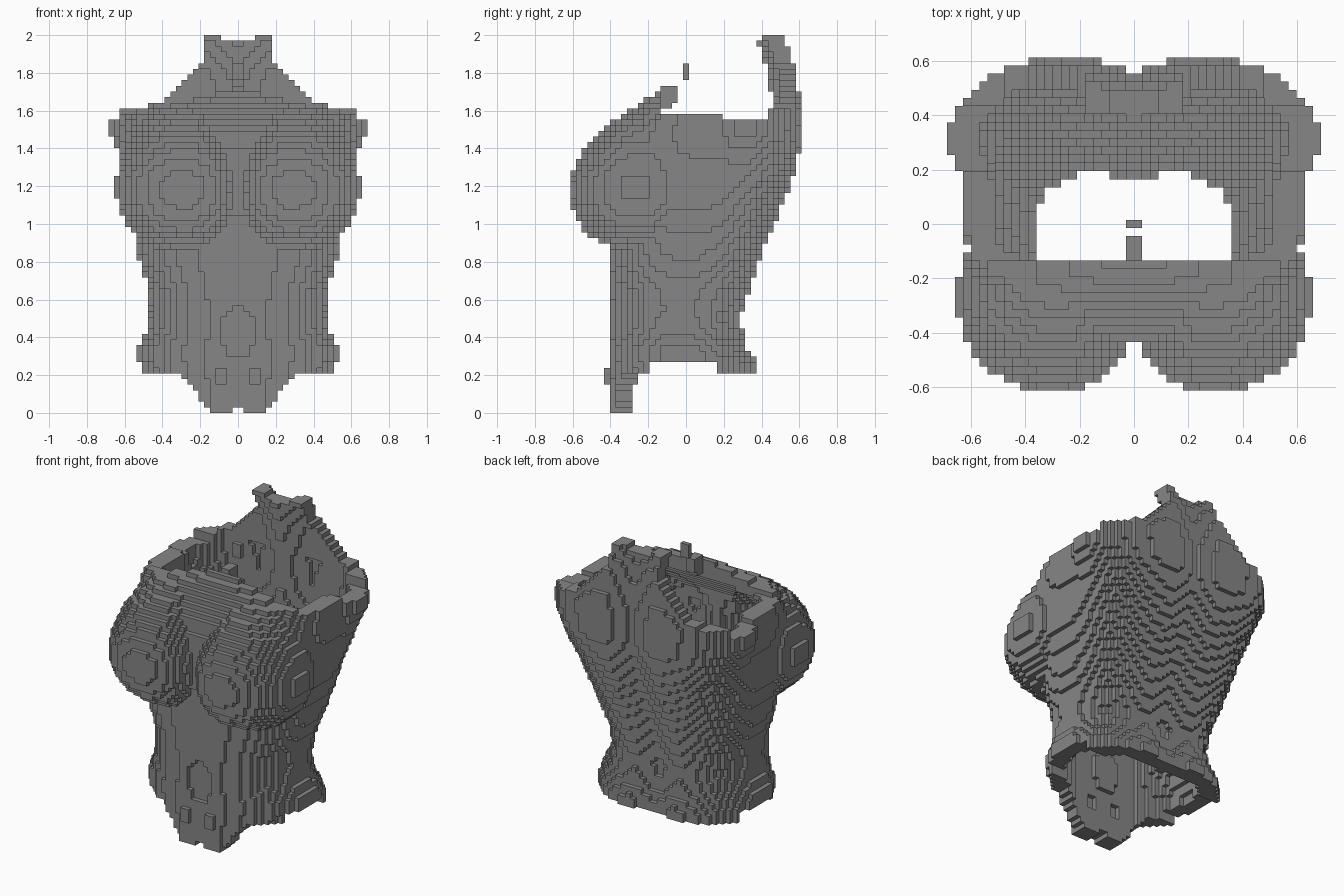
import bpy, bmesh, math

if "Cube" in bpy.data.objects:
    bpy.data.objects.remove(bpy.data.objects["Cube"], do_unlink=True)

LAYERS = 67
V = 2 / LAYERS      # block size
WALL = .102         # wall thickness

# Body profiles: (height, value)
HALF_WIDTH = [(0, .50), (.2, .53), (.27, .54), (.34, .535), (.42, .49), (.55, .468), (.65, .472),
              (.8, .52), (.9, .54), (1.0, .565), (1.1, .587), (1.2, .603), (1.4, .615),
              (1.6, .625), (2.2, .60)]
FRONT = [(0, -.40), (.93, -.40), (1.1, -.43), (1.35, -.43), (1.5, -.39), (1.6, -.28),
         (1.73, -.12), (1.85, .05), (2.2, .2)]
BACK = [(0, .39), (.27, .38), (.36, .325), (.5, .305), (.6, .335), (.7, .365), (.8, .395),
        (.9, .435), (1.0, .475), (1.1, .515), (1.2, .555), (1.4, .61), (1.6, .612),
        (1.8, .585), (1.9, .56), (2.0, .515), (2.2, .45)]
# Rim heights across the half width
BACK_RIM = [(0, 1.97), (.085, 1.97), (.09, 2.0), (.178, 2.0), (.18, 1.88), (.28, 1.76),
            (.37, 1.67), (.45, 1.63), (.65, 1.60)]
FRONT_RIM = [(0, 1.73), (.06, 1.73), (.12, 1.68), (.24, 1.655), (.38, 1.62), (.6, 1.59)]
FRONT_HEM = [(0, .03), (.029, .03), (.031, 0), (.14, 0), (.20, .08), (.30, .20), (.45, .22), (.6, .25)]


def lerp(table, t):
    """Piecewise linear profile."""
    if t <= table[0][0]:
        return table[0][1]
    for (a, u), (b, v) in zip(table, table[1:]):
        if t <= b:
            return u + (v - u) * (t - a) / (b - a)
    return table[-1][1]


def in_breast(x, y, z):
    """Rounded bulge, steep at the cleft and sloping back towards the top."""
    dz = z - 1.2
    cy = -.27 + (.9 * dz * dz if dz > 0 else 0)
    rx = .28 if x < .28 else .368
    up = (dz / .46) ** 1.6 if dz > 0 else (-dz / .34) ** 2.2
    return (abs(x - .28) / rx) ** 2.3 + (abs(y - cy) / .342) ** 2.3 + up < 1


def make_body_test(z):
    """Solid test for one horizontal slice."""
    a, yf, yb = lerp(HALF_WIDTH, z), lerp(FRONT, z), lerp(BACK, z)
    yc, b = (yf + yb) / 2, (yb - yf) / 2
    n_back = lerp([(.6, 2.4), (1.15, 2.7), (1.45, 4.2)], z)
    n_front = lerp([(.5, 2.3), (.85, 2.8), (1.4, 3.2)], z)

    def test(x, y):
        x, depth, width = abs(x), b, a
        if y > yc:
            depth -= .055 * max(0, 1 - x / .17)                      # spine groove
            away = math.hypot(y - .34, z - 1.49)
            width += .045 * max(0, 1 - (away / .2) ** 2)             # shoulder swell
            if 1.46 < z < 1.54 and .26 < y < .44:
                width += .02                                         # shoulder tip
            n = n_back
        else:
            if (x / .09) ** 2 + ((z - .43) / .14) ** 2 < 1:
                depth -= .03                                         # navel
            if .16 < z < .24 and .06 < x < .12:
                depth += .03                                         # small studs
            n = n_front
        if (x / width) ** n + (abs(y - yc) / depth) ** n < 1:
            return True
        return .8 < z < 1.75 and in_breast(x, y, z)
    return test


def inside_rims(x, y, z):
    """Neckline, arm openings and hem."""
    x = abs(x)
    if y > (.38 if x < .3 else .43):
        top = lerp(BACK_RIM, x)
    elif y > .2:
        top = 1.56
    elif y > -.05 or (y > -.13 and x > .04):
        top = 1.585
    else:
        top = lerp(FRONT_RIM, x)
    if y < -.2:
        hem = lerp(FRONT_HEM, x)
    else:
        hem = .27 if y < .17 else .21
    return hem <= z <= top


# Directions from a block to the nearby outside, grouped by height change
S = WALL * math.sqrt(.5)
STEPS = {0: [(WALL, 0), (-WALL, 0), (0, WALL), (0, -WALL), (S, S), (S, -S), (-S, S), (-S, -S)],
         WALL: [(0, 0)], -WALL: [(0, 0)],
         S: [(0, S), (0, -S)], -S: [(0, S), (0, -S)]}

# Keep the blocks that are in the body, near its surface and within the rims;
# x is centred on half blocks and y on whole blocks
shell = set()
for k in range(LAYERS):
    z = (k + .5) * V
    in_body = make_body_test(z)
    near = [(make_body_test(z + dz), offsets) for dz, offsets in STEPS.items()]
    for i in range(-25, 25):
        for j in range(-22, 23):
            x, y = (i + .5) * V, j * V
            if inside_rims(x, y, z) and in_body(x, y):
                if any(not test(x + dx, y + dy) for test, offsets in near for dx, dy in offsets):
                    shell.add((i, j, k))

grey = bpy.data.materials.new("mid_grey")
grey.use_nodes = True
grey.diffuse_color = (.24, .24, .24, 1)
grey.node_tree.nodes["Principled BSDF"].inputs["Base Color"].default_value = (.24, .24, .24, 1)


def build_blocks(name, cells):
    """Mesh the exposed faces of a set of blocks."""
    bm = bmesh.new()
    verts = {}

    def vert(p):
        if p not in verts:
            verts[p] = bm.verts.new((p[0] * V, (p[1] - .5) * V, p[2] * V))
        return verts[p]

    for c in cells:
        for axis in range(3):
            u, w = (axis + 1) % 3, (axis + 2) % 3
            for side in (0, 1):
                nb = list(c)
                nb[axis] += 2 * side - 1
                if tuple(nb) in cells:
                    continue
                ring = []
                for du, dw in ((0, 0), (1, 0), (1, 1), (0, 1)):
                    p = list(c)
                    p[axis] += side
                    p[u] += du
                    p[w] += dw
                    ring.append(vert(tuple(p)))
                bm.faces.new(ring if side else ring[::-1])
    mesh = bpy.data.meshes.new(name)
    bm.to_mesh(mesh)
    bm.free()
    mesh.materials.append(grey)
    obj = bpy.data.objects.new(name, mesh)
    bpy.context.collection.objects.link(obj)


build_blocks("torso_shell", shell)
# Small loose block above the neckline
build_blocks("neck_block", {(i, 0, k) for i in (-1, 0) for k in (59, 60, 61)})
